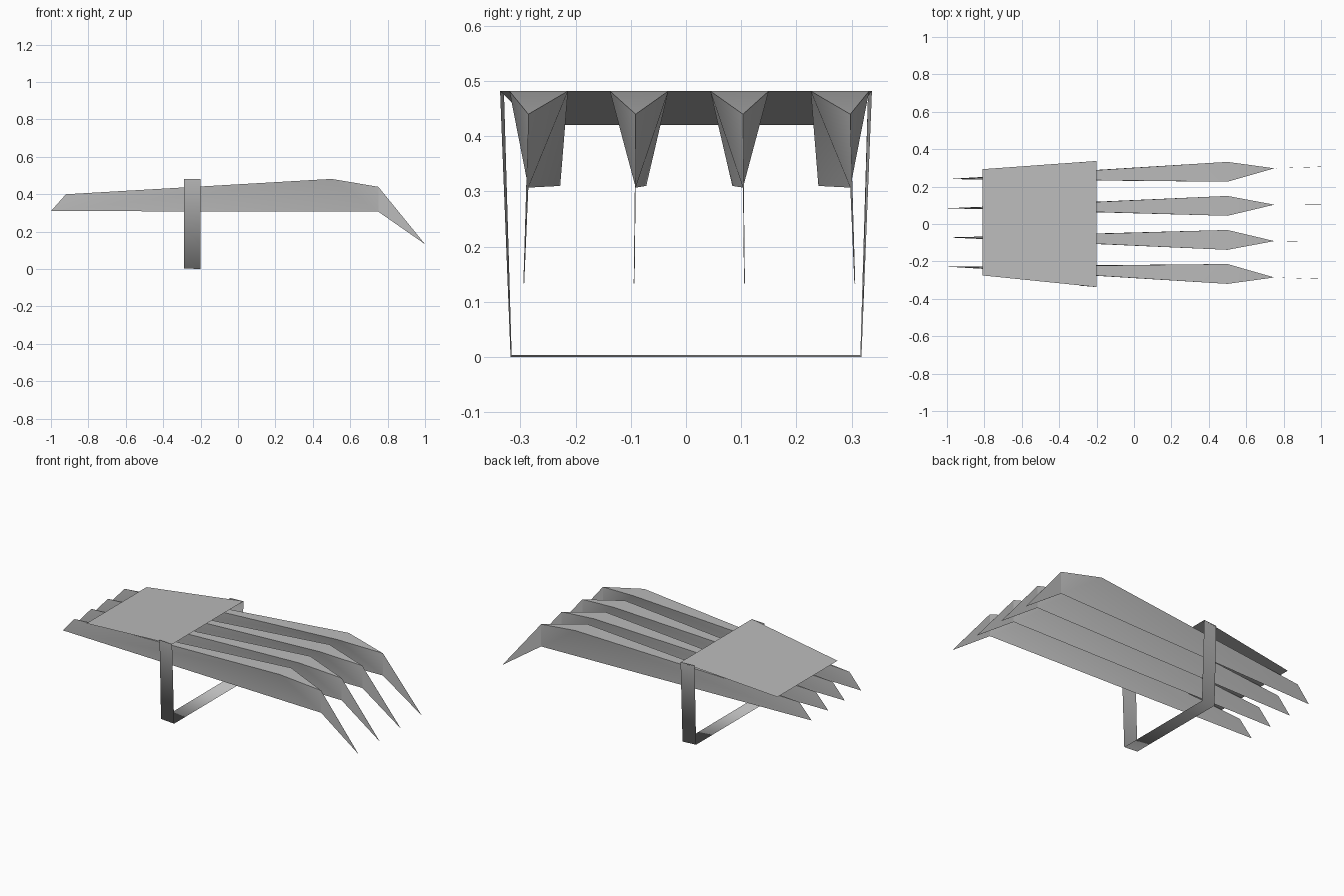
import bpy
import bmesh

cube = bpy.data.objects.get("Cube")
if cube:
    bpy.data.objects.remove(cube)

steel = bpy.data.materials.new("grey_steel")
GREY = (0.5, 0.5, 0.5, 1)
steel.use_nodes = True
steel.diffuse_color = GREY
shader = next(n for n in steel.node_tree.nodes if n.type == "BSDF_PRINCIPLED")
shader.inputs["Base Color"].default_value = GREY


def build(name, points, faces, angle, closed=False):
    """Make one mesh object, with edges sharper than the angle kept sharp."""
    bm = bmesh.new()
    verts = {key: bm.verts.new(co) for key, co in points.items()}
    for face in faces:
        bm.faces.new([verts[key] for key in face])
    if closed:
        bmesh.ops.recalc_face_normals(bm, faces=bm.faces)
    mesh = bpy.data.meshes.new(name)
    bm.to_mesh(mesh)
    bm.free()
    mesh.materials.append(steel)
    obj = bpy.data.objects.new(name, mesh)
    bpy.context.collection.objects.link(obj)
    bpy.ops.object.select_all(action="DESELECT")
    obj.select_set(True)
    bpy.context.view_layer.objects.active = obj
    bpy.ops.object.shade_smooth_by_angle(angle=angle)
    return obj


def blade(name, lane):
    """Wedge blade: flat top, knife edge below, hooked thin tip."""
    def at(x, z, side=0.0, spread=None):
        if spread is None:
            spread = 0.178 + 0.022 * x
        return (x, 0.006 + lane * spread + side, z)

    points = {
        "A": at(-1, 0.31), "B": at(-0.92, 0.4),            # tail
        "L": at(0.5, 0.482, 0.053, 0.182),                 # shoulders
        "R": at(0.5, 0.482, -0.053, 0.182),
        "C": at(0.75, 0.44), "D": at(0.75, 0.307),         # nose and heel
        "E": at(1, 0.133, 0.0008), "F": at(1, 0.133, -0.0008),  # tip
    }
    faces = ["BRL", "LRC",
             "ABL", "ALD", "DLC", "DCE",
             "ARB", "ADR", "DCR", "DFC",
             "CFE", "DEF"]
    build(name, points, faces, 0.5, closed=True)


for label, lane in (("right_outer", -1.5), ("right_inner", -0.5),
                    ("left_inner", 0.5), ("left_outer", 1.5)):
    blade(label + "_blade", lane)

# Tapered sheet over the blades, sloping down to the rear
build("top_plate",
      {"a": (-0.2, -0.337, 0.482), "b": (-0.2, 0.337, 0.482),
       "c": (-0.81, 0.293, 0.42), "d": (-0.81, -0.275, 0.42)},
      ["abcd"], 0.5)

# Hand strap: one thin band down, across and up again, softly shaded
strap = {}
for keys, x, top, low, floor in (("abcd", -0.2, 0.337, 0.318, 0.0),
                                 ("efgh", -0.288, 0.33, 0.316, 0.004)):
    band = ((-top, 0.482), (-low, floor), (low, floor), (top, 0.482))
    for key, (y, z) in zip(keys, band):
        strap[key] = (x, y, z)
build("hand_strap", strap, ["aefb", "bfgc", "cghd"], 3.1)
